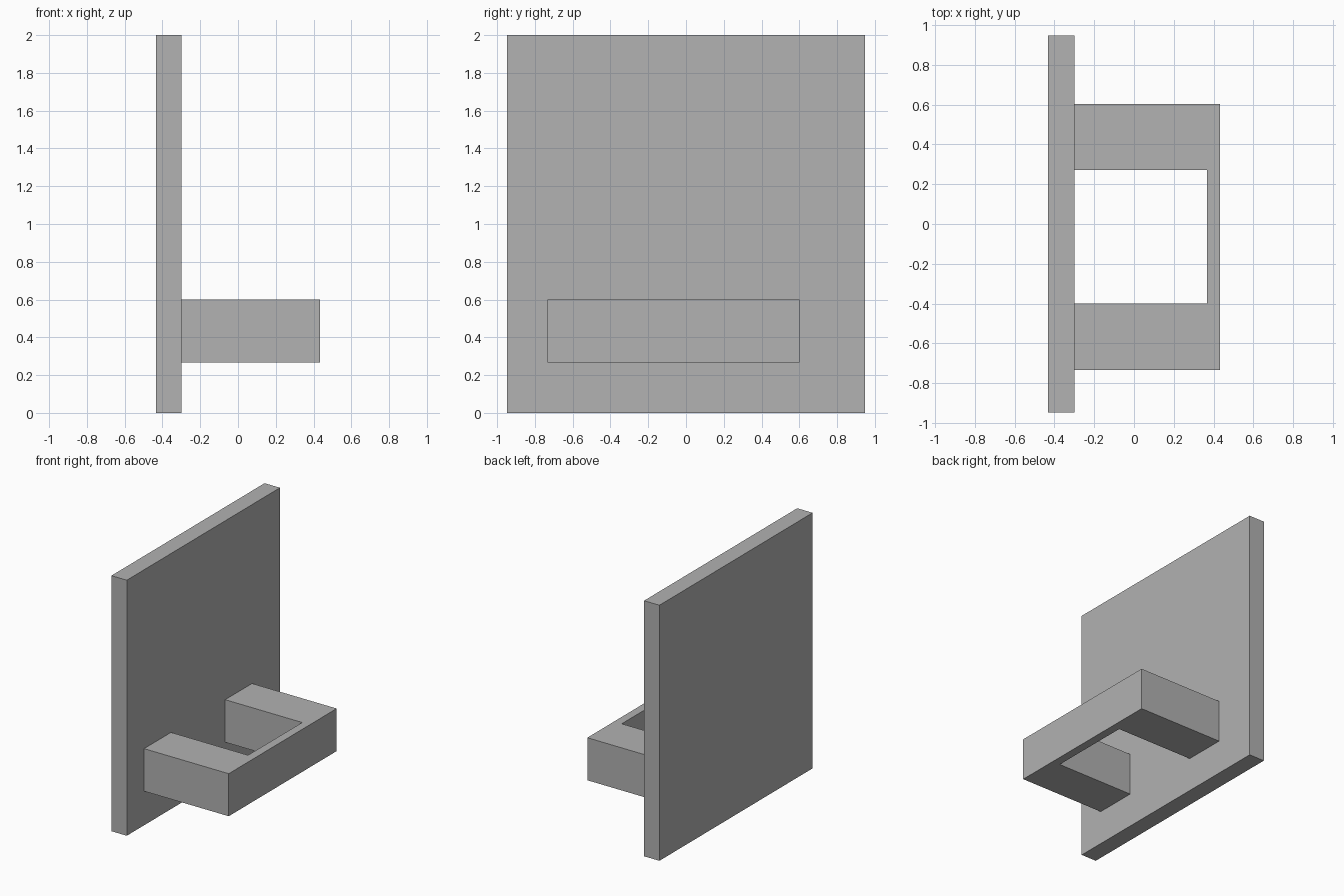
import bpy
import bmesh

cube = bpy.data.objects.get("Cube")
if cube:
    bpy.data.objects.remove(cube, do_unlink=True)

# Single plain grey
GREY = (0.445, 0.445, 0.445, 1.0)
grey = bpy.data.materials.new("plain_grey")
grey.use_nodes = True
grey.diffuse_color = GREY
shader = next(n for n in grey.node_tree.nodes if n.type == "BSDF_PRINCIPLED")
shader.inputs["Base Color"].default_value = GREY


def extruded(name, outline, bottom, top):
    """Extrude a plan outline upwards from bottom to top."""
    bm = bmesh.new()
    face = bm.faces.new([bm.verts.new((x, y, bottom)) for x, y in outline])
    result = bmesh.ops.extrude_face_region(bm, geom=[face])
    raised = [v for v in result["geom"] if isinstance(v, bmesh.types.BMVert)]
    bmesh.ops.translate(bm, verts=raised, vec=(0, 0, top - bottom))
    bmesh.ops.recalc_face_normals(bm, faces=bm.faces)
    mesh = bpy.data.meshes.new(name)
    bm.to_mesh(mesh)
    bm.free()
    mesh.materials.append(grey)
    obj = bpy.data.objects.new(name, mesh)
    bpy.context.collection.objects.link(obj)
    return obj


# Plan dimensions
outer_x, plate_face, half_width = 0.433, -0.3, 0.947
bar_inner = 0.367
front, front_inner, back_inner, back = -0.733, -0.4, 0.27, 0.602

# Upright backing plate
extruded("back_plate",
         [(-outer_x, -half_width), (plate_face, -half_width),
          (plate_face, half_width), (-outer_x, half_width)], 0, 2)

# U-shaped bracket: two thick arms joined by a thin outer bar
extruded("bracket",
         [(plate_face, front), (outer_x, front), (outer_x, back),
          (plate_face, back), (plate_face, back_inner), (bar_inner, back_inner),
          (bar_inner, front_inner), (plate_face, front_inner)], 0.267, 0.6)
